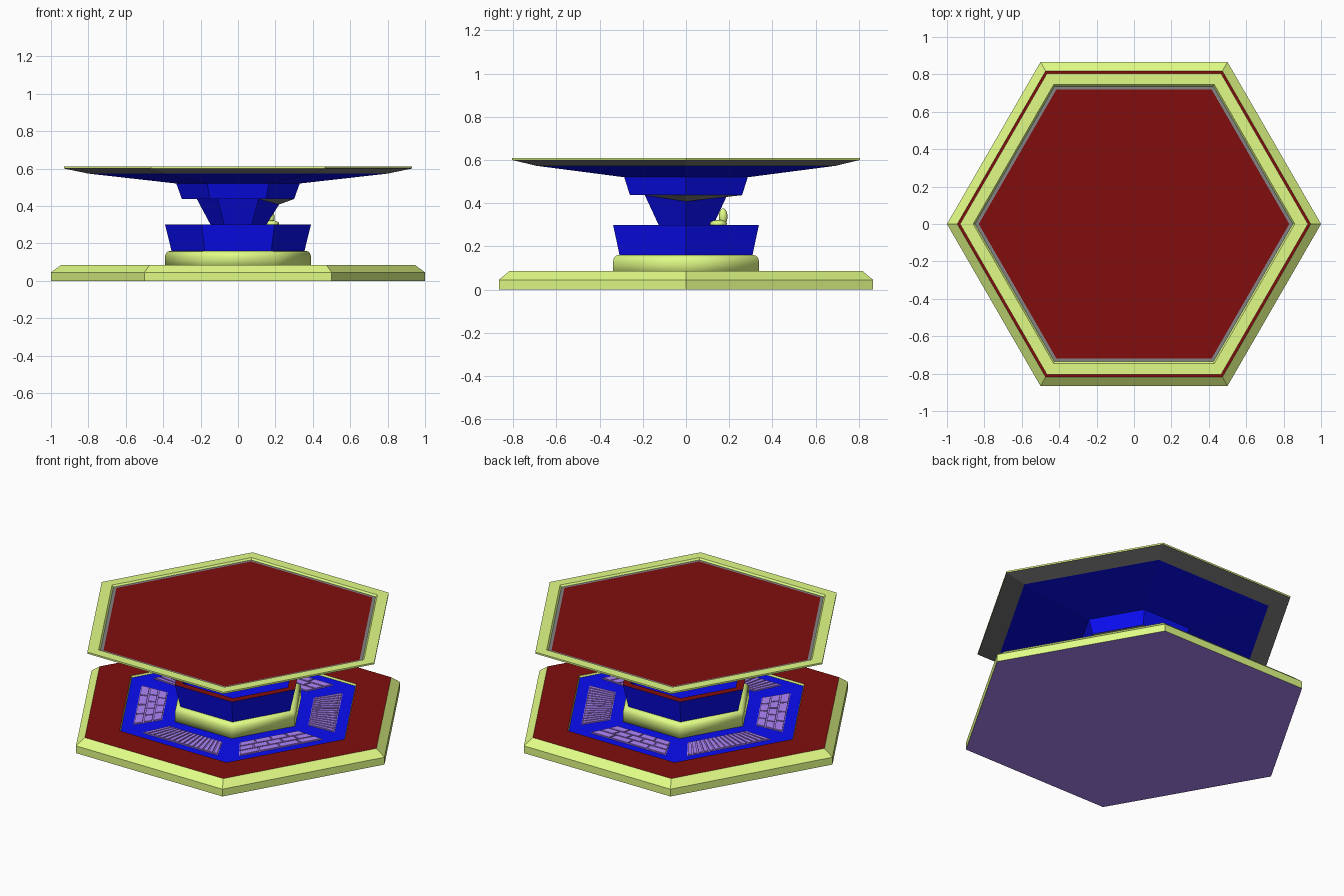
import bpy, bmesh, math
from mathutils import Vector, Matrix

if "Cube" in bpy.data.objects:
    bpy.data.objects.remove(bpy.data.objects["Cube"])


def mat(name, c):
    m = bpy.data.materials.new(name)
    m.diffuse_color = (*c, 1)
    m.use_nodes = True
    m.node_tree.nodes["Principled BSDF"].inputs["Base Color"].default_value = m.diffuse_color
    return m


GREEN = mat("lime", (0.755, 0.98, 0.24))
RED = mat("dark_red", (0.22, 0.004, 0.004))
BLUE = mat("blue", (0.003, 0.004, 0.9))
PURPLE = mat("purple", (0.43, 0.24, 0.97))
GREY = mat("grey", (0.23, 0.23, 0.23))
MATS = [GREEN, RED, BLUE, PURPLE, GREY]


def finish(name, bm, smooth=False):
    bmesh.ops.recalc_face_normals(bm, faces=bm.faces)
    me = bpy.data.meshes.new(name)
    bm.to_mesh(me)
    bm.free()
    for m in MATS:
        me.materials.append(m)
    for p in me.polygons:
        p.use_smooth = smooth
    ob = bpy.data.objects.new(name, me)
    bpy.context.collection.objects.link(ob)
    return ob


def hex_stack(name, profile, bands, bottom, top, smooth=False, moved=None):
    """Six-sided lathe: profile of (radius, z), one material per band and cap."""
    bm = bmesh.new()
    rings = []
    for i, (r, z) in enumerate(profile):
        ring = []
        for k in range(6):
            a = math.radians(60 * k)
            zz = moved[1] if moved and k == 0 and i == moved[0] else z
            ring.append(bm.verts.new((r * math.cos(a), r * math.sin(a), zz)))
        rings.append(ring)
    for a, b, m in zip(rings, rings[1:], bands):
        for k in range(6):
            n = (k + 1) % 6
            bm.faces.new((a[k], a[n], b[n], b[k])).material_index = MATS.index(m)
    bm.faces.new(rings[0][::-1]).material_index = MATS.index(bottom)
    bm.faces.new(rings[-1]).material_index = MATS.index(top)
    return finish(name, bm, smooth)


# Base plate with sloped rim and a shallow blue channel
hex_stack("base_plate",
          [(1, 0), (1, 0.045), (0.945, 0.085), (0.73, 0.085), (0.725, 0.074)],
          [GREEN, GREEN, RED, GREEN], PURPLE, BLUE)

# Rounded plinth and the block that stands on it
hex_stack("plinth",
          [(0.39, 0.07), (0.39, 0.13), (0.386, 0.145), (0.376, 0.156), (0.36, 0.16)],
          [GREEN] * 4, GREEN, GREEN, smooth=True)
hex_stack("block", [(0.355, 0.158), (0.39, 0.30), (0.34, 0.30), (0.33, 0.25)],
          [BLUE, RED, BLUE], BLUE, BLUE)

# Neck, collar and wide table top in one piece (one collar corner dips)
hex_stack("table_top",
          [(0.12, 0.25), (0.22, 0.437), (0.30, 0.437), (0.33, 0.52), (0.80, 0.573),
           (0.93, 0.60), (0.93, 0.61), (0.86, 0.61), (0.85, 0.60), (0.83, 0.60)],
          [BLUE, GREY, BLUE, BLUE, GREY, GREEN, GREEN, GREEN, GREY], BLUE, RED,
          moved=(1, 0.408))


def slab(bm, u0, u1, a0, a1, z0, z1, m, rot):
    """Trapezoid bar; u is -1..1 across the panel, a is distance from centre."""
    def half(a):
        return 0.18 + (a - 0.41) * 0.5
    c = [(a0, u0 * half(a0)), (a1, u0 * half(a1)), (a1, u1 * half(a1)), (a0, u1 * half(a0))]
    lo = [bm.verts.new(rot @ Vector((x, y, z0))) for x, y in c]
    hi = [bm.verts.new(rot @ Vector((x, y, z1))) for x, y in c]
    faces = [lo[::-1], hi] + [[lo[i], lo[(i + 1) % 4], hi[(i + 1) % 4], hi[i]] for i in range(4)]
    for f in faces:
        bm.faces.new(f).material_index = MATS.index(m)


# Six inset panels, slatted and tiled in turn
for k in range(6):
    rot = Matrix.Rotation(math.radians(30 + 60 * k), 3, 'Z')
    bm = bmesh.new()
    slab(bm, -1, 1, 0.41, 0.565, 0.07, 0.0755, PURPLE, rot)
    tiled = k % 2 == 1
    counts = (4, 5, 4) if tiled else (15,)
    step = 0.155 / len(counts)
    for r, n in enumerate(counts):
        for i in range(n):
            slab(bm, -1 + 2 * i / n + 0.02, -1 + 2 * (i + 1) / n - 0.02,
                 0.41 + step * r + 0.004, 0.41 + step * (r + 1) - 0.004,
                 0.074, 0.081, PURPLE, rot)
    finish(("tiled_panel_" if tiled else "slatted_panel_") + str(k), bm)

# Small lever on the block: rounded foot and upright knob
for name, loc, size in (("lever_foot", (0.18, 0.15, 0.305), (0.04, 0.04, 0.018)),
                        ("lever_knob", (0.175, 0.172, 0.338), (0.02, 0.02, 0.038))):
    bm = bmesh.new()
    bmesh.ops.create_uvsphere(bm, u_segments=16, v_segments=10, radius=1,
                              matrix=Matrix.LocRotScale(Vector(loc), None, Vector(size)))
    finish(name, bm, True)
